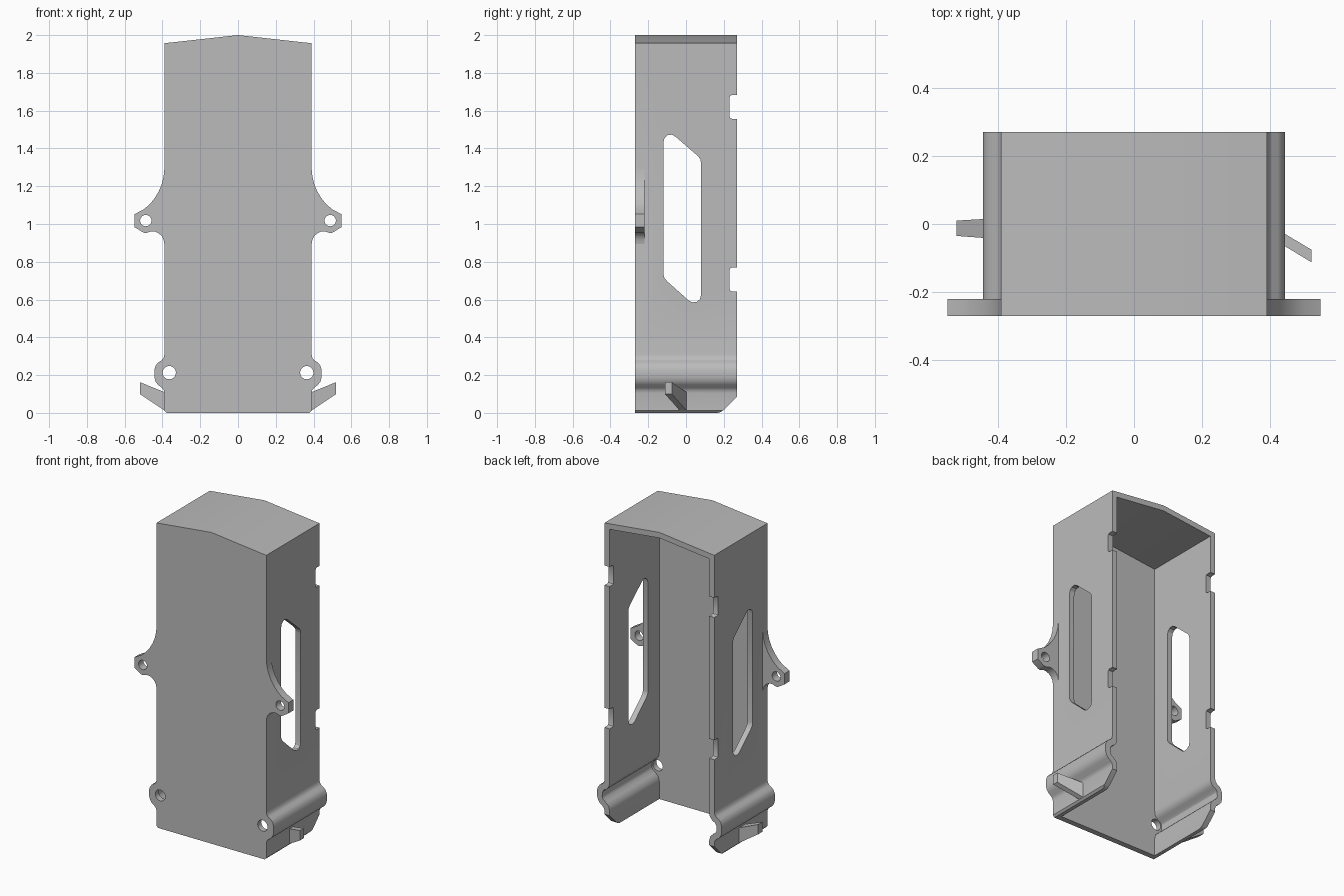
import bpy, bmesh
from math import sin, cos, pi, radians

cube = bpy.data.objects.get("Cube")
if cube:
    bpy.data.objects.remove(cube, do_unlink=True)

grey = bpy.data.materials.new("plain grey")
grey.use_nodes = True
grey.diffuse_color = (0.5, 0.5, 0.5, 1)
grey.node_tree.nodes["Principled BSDF"].inputs["Base Color"].default_value = (0.5, 0.5, 0.5, 1)


def finish(name, bm):
    bmesh.ops.recalc_face_normals(bm, faces=bm.faces)
    mesh = bpy.data.meshes.new(name)
    bm.to_mesh(mesh)
    bm.free()
    obj = bpy.data.objects.new(name, mesh)
    bpy.context.collection.objects.link(obj)
    mesh.materials.append(grey)
    return obj


def prism(name, outline, start, end, axis="y"):
    """Extrude a 2D outline, (x, z) along y or (y, z) along x."""
    bm = bmesh.new()
    place = (lambda a, b: (a, start, b)) if axis == "y" else (lambda a, b: (start, a, b))
    face = bm.faces.new([bm.verts.new(place(a, b)) for a, b in outline])
    new = bmesh.ops.extrude_face_region(bm, geom=[face])["geom"]
    step = (0, end - start, 0) if axis == "y" else (end - start, 0, 0)
    bmesh.ops.translate(bm, vec=step, verts=[v for v in new if isinstance(v, bmesh.types.BMVert)])
    return finish(name, bm)


def both_sides(half):
    return half + [(-x, z) for x, z in reversed(half) if x > 0]


def circle(x, z, r, n=32):
    return [(x + r * cos(2 * pi * i / n), z + r * sin(2 * pi * i / n)) for i in range(n)]


def select(obj):
    bpy.ops.object.select_all(action="DESELECT")
    obj.select_set(True)
    bpy.context.view_layer.objects.active = obj


def cut(obj, cutter):
    mod = obj.modifiers.new("cut", "BOOLEAN")
    mod.operation = "DIFFERENCE"
    mod.solver = "EXACT"
    mod.object = cutter
    select(obj)
    bpy.ops.object.modifier_apply(modifier=mod.name)
    bpy.data.objects.remove(cutter, do_unlink=True)


def smooth(obj):
    select(obj)
    bpy.ops.object.shade_smooth_by_angle(angle=radians(32))


FRONT, BACK, WALL = -0.27, 0.27, 0.036

# Housing: peaked roof, straight sides, bulged channels low down
outer = [(0, 2), (0.39, 1.957), (0.39, 0.31), (0.394, 0.29), (0.405, 0.277), (0.422, 0.268),
         (0.435, 0.252), (0.443, 0.23), (0.443, 0.19), (0.437, 0.167), (0.425, 0.15),
         (0.402, 0.132), (0.393, 0.12), (0.39, 0.105), (0.39, 0.012), (0.378, 0)]
inner = [(0, 1.964), (0.354, 1.925), (0.354, 0.3), (0.358, 0.272), (0.375, 0.25), (0.394, 0.24),
         (0.405, 0.225), (0.407, 0.195), (0.401, 0.179), (0.38, 0.162), (0.361, 0.143),
         (0.354, 0.115), (0.354, -0.1)]
housing = prism("housing", both_sides(outer), FRONT, BACK)
cut(housing, prism("hollow", both_sides(inner), FRONT + WALL, BACK + 0.1))

# Long slanted windows through both side walls
window = [(-0.12, 1.43), (-0.114, 1.455), (-0.098, 1.47), (-0.075, 1.473), (-0.055, 1.462),
          (0.063, 1.36), (0.076, 1.343), (0.08, 1.32), (0.08, 0.625), (0.074, 0.602),
          (0.058, 0.588), (0.035, 0.585), (0.015, 0.594), (-0.1, 0.697), (-0.115, 0.715),
          (-0.12, 0.735)]
cut(housing, prism("window_cutter", window, -0.6, 0.6, "x"))

# Snap notches in the rear edges
for z in (1.62, 0.706):
    notch = [(0.3, z + 0.063), (0.243, z + 0.063), (0.234, z + 0.059), (0.23, z + 0.05),
             (0.23, z - 0.05), (0.234, z - 0.059), (0.243, z - 0.063), (0.3, z - 0.063)]
    cut(housing, prism("notch_cutter", notch, -0.6, 0.6, "x"))

# Trimmed rear lower corners
corner = [(0.35, 0.12), (0.28, 0.095), (0.265, 0.08), (0.2, 0.015), (0.18, 0.003), (0.15, -0.003),
          (0.12, -0.05), (0.35, -0.05)]
cut(housing, prism("corner_cutter", corner, -0.6, 0.6, "x"))

# Screw holes in the front plate
for side in (1, -1):
    cut(housing, prism("hole_cutter", circle(side * 0.364, 0.213, 0.035), FRONT - 0.1, FRONT + 0.1))
smooth(housing)

# Mounting ears
ear = [(0.39, 1.29), (0.394, 1.25), (0.404, 1.21), (0.42, 1.172), (0.441, 1.137), (0.467, 1.105),
       (0.497, 1.079), (0.547, 1.052), (0.547, 0.983), (0.502, 0.955), (0.49, 0.952),
       (0.477, 0.955), (0.46, 0.961), (0.44, 0.96), (0.42, 0.951), (0.404, 0.936),
       (0.394, 0.917), (0.39, 0.895)]
for side, name in ((1, "left_ear"), (-1, "right_ear")):
    obj = prism(name, [(side * x, z) for x, z in ear], FRONT, FRONT + 0.05)
    cut(obj, prism("hole_cutter", circle(side * 0.488, 1.018, 0.03), FRONT - 0.1, FRONT + 0.1))
    smooth(obj)

# Angled clip tabs at the foot, each with its own sweep
tabs = (("left_tab", 1, (-0.03, 0.005), (-0.112, -0.075)),
        ("right_tab", -1, (-0.045, 0.018), (-0.035, 0.01)))
for name, side, root, tip in tabs:
    bm = bmesh.new()
    for x, ys, zs in ((0.385, root, (0.01, 0.108)), (0.52, tip, (0.1, 0.163))):
        for y in ys:
            for z in zs:
                bm.verts.new((side * x, y, z))
    bmesh.ops.convex_hull(bm, input=bm.verts)
    finish(name, bm)
